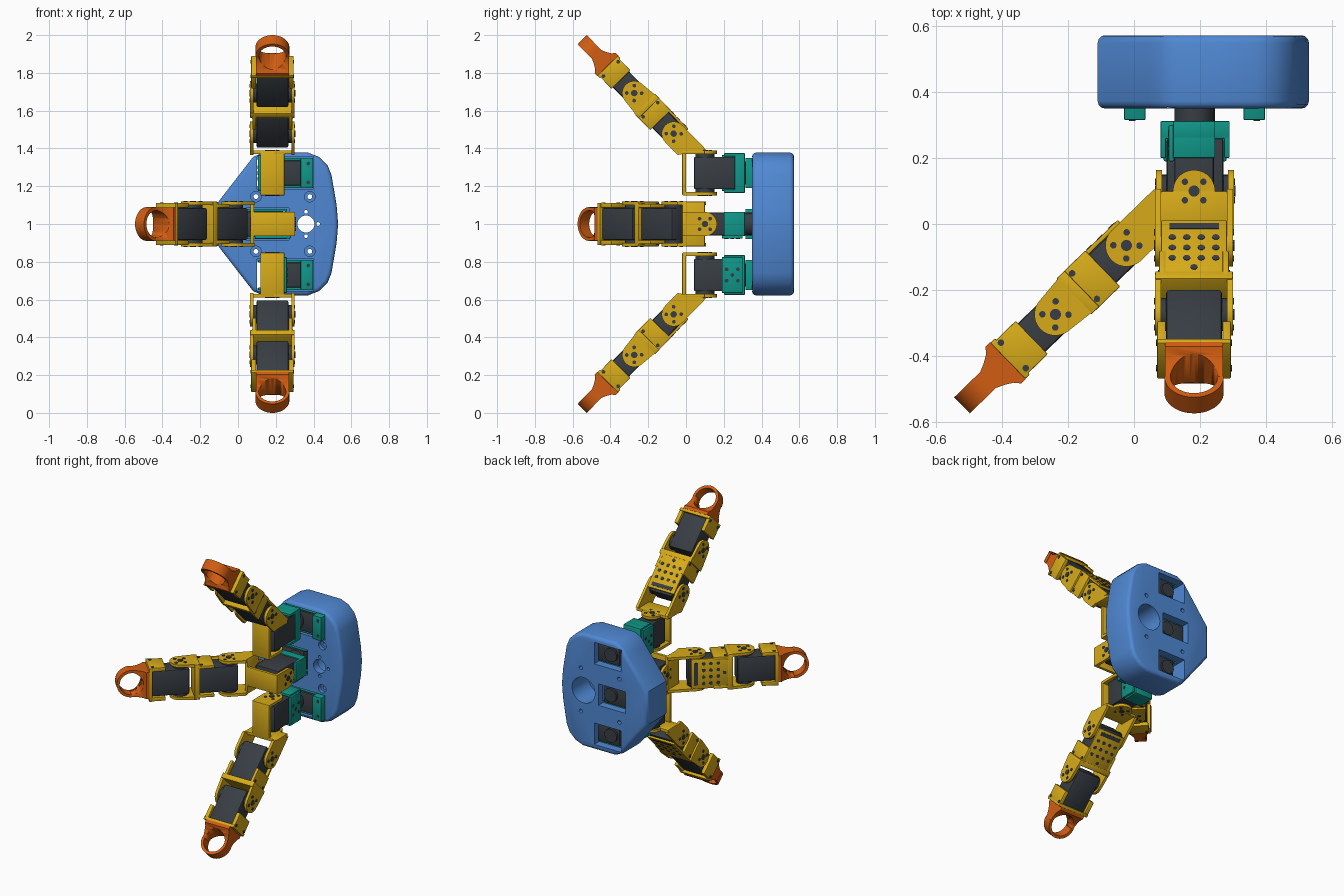
import bpy, bmesh, math
from mathutils import Matrix, Vector

cube = bpy.data.objects.get("Cube")
if cube:
    bpy.data.objects.remove(cube, do_unlink=True)


def material(name, rgb):
    m = bpy.data.materials.new(name)
    m.use_nodes = True
    m.diffuse_color = (*rgb, 1)
    m.node_tree.nodes["Principled BSDF"].inputs["Base Color"].default_value = (*rgb, 1)
    return m


YELLOW = material("yellow", (0.68, 0.41, 0.01))
DARK = material("charcoal", (0.04, 0.048, 0.058))
TEAL = material("teal", (0.005, 0.31, 0.25))
BLUE = material("blue", (0.08, 0.25, 0.66))
ORANGE = material("orange", (0.64, 0.11, 0.006))
I = Matrix()
# Turns the local z axis into y, for parts that face front or back
TO_Y = Matrix.Rotation(math.radians(-90), 4, 'X')


def finish(name, bm, mat, M, bevel=0, segments=2):
    bmesh.ops.recalc_face_normals(bm, faces=bm.faces[:])
    me = bpy.data.meshes.new(name)
    bm.to_mesh(me)
    bm.free()
    ob = bpy.data.objects.new(name, me)
    bpy.context.collection.objects.link(ob)
    ob.matrix_world = M
    if mat:
        me.materials.append(mat)
    bpy.ops.object.select_all(action='DESELECT')
    ob.select_set(True)
    bpy.context.view_layer.objects.active = ob
    if bevel:
        b = ob.modifiers.new("bevel", 'BEVEL')
        b.width, b.segments, b.limit_method = bevel, segments, 'ANGLE'
        b.angle_limit = math.radians(40)
        bpy.ops.object.modifier_apply(modifier="bevel")
    bpy.ops.object.shade_smooth_by_angle(angle=math.radians(35))
    return ob


def boxes(name, spans, mat, M=I, bevel=0.004):
    """One object from several (x0, x1, y0, y1, z0, z1) blocks."""
    bm = bmesh.new()
    for x0, x1, y0, y1, z0, z1 in spans:
        T = Matrix.Translation(((x0 + x1) / 2, (y0 + y1) / 2, (z0 + z1) / 2))
        S = Matrix.Diagonal((x1 - x0, y1 - y0, z1 - z0, 1))
        bmesh.ops.create_cube(bm, size=1, matrix=T @ S)
    return finish(name, bm, mat, M, bevel)


def discs(name, centres, r, depth, mat, M=I, sides=24):
    bm = bmesh.new()
    for c in centres:
        bmesh.ops.create_cone(bm, cap_ends=True, segments=sides, radius1=r, radius2=r,
                              depth=depth, matrix=Matrix.Translation(c))
    return finish(name, bm, mat, M)


def prisms(name, pts, layers, mat, M=I, bevel=0, segments=2):
    """Extrude a local xy outline through each (z0, z1) layer."""
    bm = bmesh.new()
    for z0, z1 in layers:
        f = bm.faces.new([bm.verts.new((x, y, z0)) for x, y in pts])
        ext = bmesh.ops.extrude_face_region(bm, geom=[f])["geom"]
        bmesh.ops.translate(bm, vec=(0, 0, z1 - z0),
                            verts=[v for v in ext if isinstance(v, bmesh.types.BMVert)])
    return finish(name, bm, mat, M, bevel, segments)


def cut(ob, cutter):
    cutter.hide_render = True
    bpy.context.view_layer.objects.active = ob
    m = ob.modifiers.new("cut", 'BOOLEAN')
    m.operation, m.object, m.solver = 'DIFFERENCE', cutter, 'EXACT'
    bpy.ops.object.modifier_apply(modifier="cut")
    bpy.data.objects.remove(cutter, do_unlink=True)


def arc(cx, cy, r, a0, a1, n=14):
    return [(cx + r * math.cos(math.radians(a0 + (a1 - a0) * i / n)),
             cy + r * math.sin(math.radians(a0 + (a1 - a0) * i / n))) for i in range(n + 1)]


def both(a, b):
    return [(a, b), (-b, -a)]


def horn(name, x, w, M):
    """Screw pattern on both sides of a hinge."""
    ring = [(x + a * 0.028, b * 0.028, s * w) for a in (-1, 1) for b in (-1, 1) for s in (-1, 1)]
    discs(name + "_screws", ring, 0.01, 0.006, DARK, M, 12)
    discs(name + "_hub", [(x, 0, w), (x, 0, -w)], 0.017, 0.008, DARK, M, 16)


# Fingers: local x runs forward, y outward, z along the bending hinges
R = 0.064
BEND = math.radians(45.8)


def finger(tag, origin, out):
    F, S = Vector((0, -1, 0)), Vector(out)
    W = F.cross(S)
    B = Matrix.Translation(origin) @ Matrix((F, S, W)).transposed().to_4x4()
    n = lambda part: tag + "_" + part
    UP = B @ TO_Y  # local z along the root hinge axis

    # Root servo and its teal holder
    boxes(n("root_servo"), [(-0.16, 0.058, -0.086, 0.086, -0.06, 0.06)], DARK, B, 0.008)
    discs(n("root_horn"), [(0, 0, 0.09), (0, 0, -0.09)], 0.05, 0.02, DARK, UP)
    boxes(n("root_holder"), [(-0.212, -0.158, -0.105, 0.105, -R, R),
                             (-0.2, -0.1, 0.088, 0.105, -R, R),
                             (-0.2, -0.1, -0.105, -0.088, -R, R),
                             (-0.2, -0.09, -0.095, 0.095, 0.06, 0.077)], TEAL, B)
    discs(n("holder_screws"), [(-0.145 + a, b, 0.077) for a, b in
          ((0, 0), (0.03, 0.03), (-0.03, 0.03), (0.03, -0.03), (-0.03, -0.03))],
          0.01, 0.005, DARK, B, 12)
    # Swivel horn behind the holder
    discs(n("swivel_horn"), [(0, 0, -0.23)], 0.06, 0.045, DARK,
          B @ Matrix.Rotation(math.pi / 2, 4, 'Y'))

    # Root bracket: front plate and two round ears
    boxes(n("root_bracket"), [(0.1, 0.12, -0.118, 0.118, -R, R)], YELLOW, B)
    prisms(n("root_ears"), [(0.115, -R)] + arc(0, 0, R, 270, 90) + [(0.115, R)],
           both(0.1, 0.118), YELLOW, UP)
    horn(n("root"), 0, 0.118, UP)
    boxes(n("elbow_plate"), [(0, 0.12, 0.1, 0.12, -0.118, 0.118)], YELLOW, B)

    # Bent finger frame, origin at the first hinge
    P = B @ Matrix.Translation((0.165, 0.208, 0)) @ Matrix.Rotation(BEND, 4, 'Z')
    prisms(n("lower_ears"), [(-0.18, R), (-0.095, -R)] + arc(0, 0, R, -90, 90),
           both(0.1, 0.118), YELLOW, P)
    horn(n("lower"), 0, 0.118, P)
    for part, t, end in (("lower", 0, 0.19), ("upper", 0.3, 0.485)):
        boxes(n(part + "_servo"), [(t - 0.05, end, -0.06, 0.06, -0.085, 0.085)], DARK, P, 0.01)
        discs(n(part + "_horn"), [(t, 0, 0.092), (t, 0, -0.092)], 0.05, 0.02, DARK, P)

    # Middle holder with a drilled back plate
    boxes(n("middle_holder"), [(-0.035, 0.205, 0.06, 0.074, -0.1, 0.1),
                               (0.1, 0.205, -0.076, 0.076, 0.086, 0.106),
                               (0.1, 0.205, -0.076, 0.076, -0.106, -0.086),
                               (0.188, 0.222, -0.076, 0.076, -0.118, 0.118)], YELLOW, P)
    discs(n("plate_holes"), [(t, w, 0.074) for t in (0.04, 0.085, 0.13)
                             for w in (-0.066, -0.022, 0.022, 0.066)] + [(0.17, 0, 0.074)],
          0.011, 0.004, DARK, P @ Matrix(((1, 0, 0, 0), (0, 0, 1, 0), (0, -1, 0, 0), (0, 0, 0, 1))), 12)
    boxes(n("plate_slot"), [(-0.02, 0.004, 0.07, 0.076, -0.075, 0.075)], DARK, P, 0)

    # Second hinge ears and the end holder
    prisms(n("upper_ears"), [(0.205, 0.074), (0.205, -0.074)] + arc(0.3, 0, R, -90, 90),
           both(0.1, 0.118), YELLOW, P)
    horn(n("upper"), 0.3, 0.118, P)
    boxes(n("end_holder"), [(0.4, 0.5, -0.07, 0.07, 0.086, 0.112),
                            (0.4, 0.5, -0.07, 0.07, -0.112, -0.086),
                            (0.482, 0.502, -0.076, 0.076, -0.112, 0.112)], YELLOW, P)
    for part, t, w in (("middle", 0.177, 0.106), ("end", 0.478, 0.112)):
        discs(n(part + "_screws"), [(t, a * 0.054, b * w) for a in (-1, 1) for b in (-1, 1)],
              0.01, 0.006, DARK, P, 12)

    # Fingertip: flared neck running into an open loop
    neck = [(0.5, 0.078), (0.52, 0.078), (0.535, 0.06), (0.56, 0.045), (0.585, 0.034), (0.606, 0.034)]
    tip = prisms(n("tip_neck"), neck + [(x, -y) for x, y in reversed(neck)],
                 [(-0.088, 0.088)], ORANGE, P)
    Q = P @ TO_Y
    cut(tip, discs("cutter", [(0.606, 0, 0)], 0.072, 0.3, None, Q, 40))
    loop = arc(0.605, 0, 0.09, -90, 90, 24) + arc(0.605, 0, 0.072, 90, -90, 24)
    prisms(n("tip_loop"), loop, [(-0.034, 0.034)], ORANGE, Q)


finger("upper", (0.182, 0.1, 1.27), (0, 0, 1))
finger("middle", (0.185, 0.1, 1.0), (-1, 0, 0))
finger("lower", (0.182, 0.1, 0.73), (0, 0, -1))

# Palm: rounded shell, extruded along y
half = [(0.53, 0), (0.522, 0.1), (0.495, 0.26), (0.475, 0.31), (0.43, 0.355), (0.37, 0.378),
        (0.13, 0.378), (0.08, 0.355), (0.045, 0.31), (-0.11, 0.11)]
outline = half + [(x, -z) for x, z in reversed(half[1:])]
PALM = Matrix.Translation((0, 0, 1)) @ TO_Y
palm = prisms("palm", outline, [(0.35, 0.572)], BLUE, PALM, 0.022, 3)

# Servo pockets, open at the front and through a smaller window at the back
for z, x0, x1 in ((1.27, 0.1, 0.4), (1.0, -0.03, 0.27), (0.73, 0.1, 0.4)):
    cut(palm, boxes("cutter", [(x0, x1, 0.3, 0.52, z - 0.085, z + 0.085)], None, bevel=0))
    wx = 0.18 if z != 1.0 else 0.15
    cut(palm, boxes("cutter", [(wx - 0.1, wx + 0.1, 0.45, 0.7, z - 0.072, z + 0.072)], None, bevel=0))

# Mounting holes and the central cable hole
posts = [(x, z, 0) for x in (0.095, 0.38) for z in (-0.145, 0.145)]
at = lambda y: PALM @ Matrix.Translation((0, 0, y))
cut(palm, discs("cutter", posts, 0.028, 0.05, None, at(0.35)))
cut(palm, discs("cutter", posts, 0.013, 0.6, None, at(0.45), 12))
cut(palm, discs("cutter", [(0.36, 0, 0)], 0.045, 0.6, None, at(0.45), 32))
cut(palm, discs("cutter", [(0.36, 0, 0)], 0.085, 0.3, None, at(0.55), 40))
cut(palm, discs("cutter", [(0.36 + a, b, 0) for a, b in
                           ((0.064, 0), (0, 0.064), (0, -0.064))], 0.01, 0.6, None, at(0.45), 12))
bpy.context.view_layer.objects.active = palm
palm.select_set(True)
bpy.ops.object.shade_smooth_by_angle(angle=math.radians(35))

# Servos set in the palm, each with a teal end bracket
for tag, z, cx, d in (("upper", 1.27, 0.182, 1), ("middle", 1.0, 0.185, -1), ("lower", 0.73, 0.182, 1)):
    xs = lambda a, b: sorted((cx + d * a, cx + d * b))
    boxes(tag + "_palm_servo", [(*xs(-0.055, 0.16), 0.35, 0.525, z - 0.066, z + 0.066)], DARK)
    boxes(tag + "_palm_bracket", [(*xs(0.15, 0.215), 0.315, 0.515, z - 0.08, z + 0.08),
                                  (*xs(-0.075, 0.15), 0.36, 0.515, z + 0.066, z + 0.08),
                                  (*xs(-0.075, 0.15), 0.36, 0.515, z - 0.08, z - 0.066)], TEAL)
    discs(tag + "_palm_horn", [(cx, z - 1, 0.53)], 0.045, 0.02, DARK, PALM)
    discs(tag + "_bracket_screws", [(cx + d * 0.19, z - 1 + s * 0.05, 0.315) for s in (-1, 1)],
          0.01, 0.005, DARK, PALM, 12)
